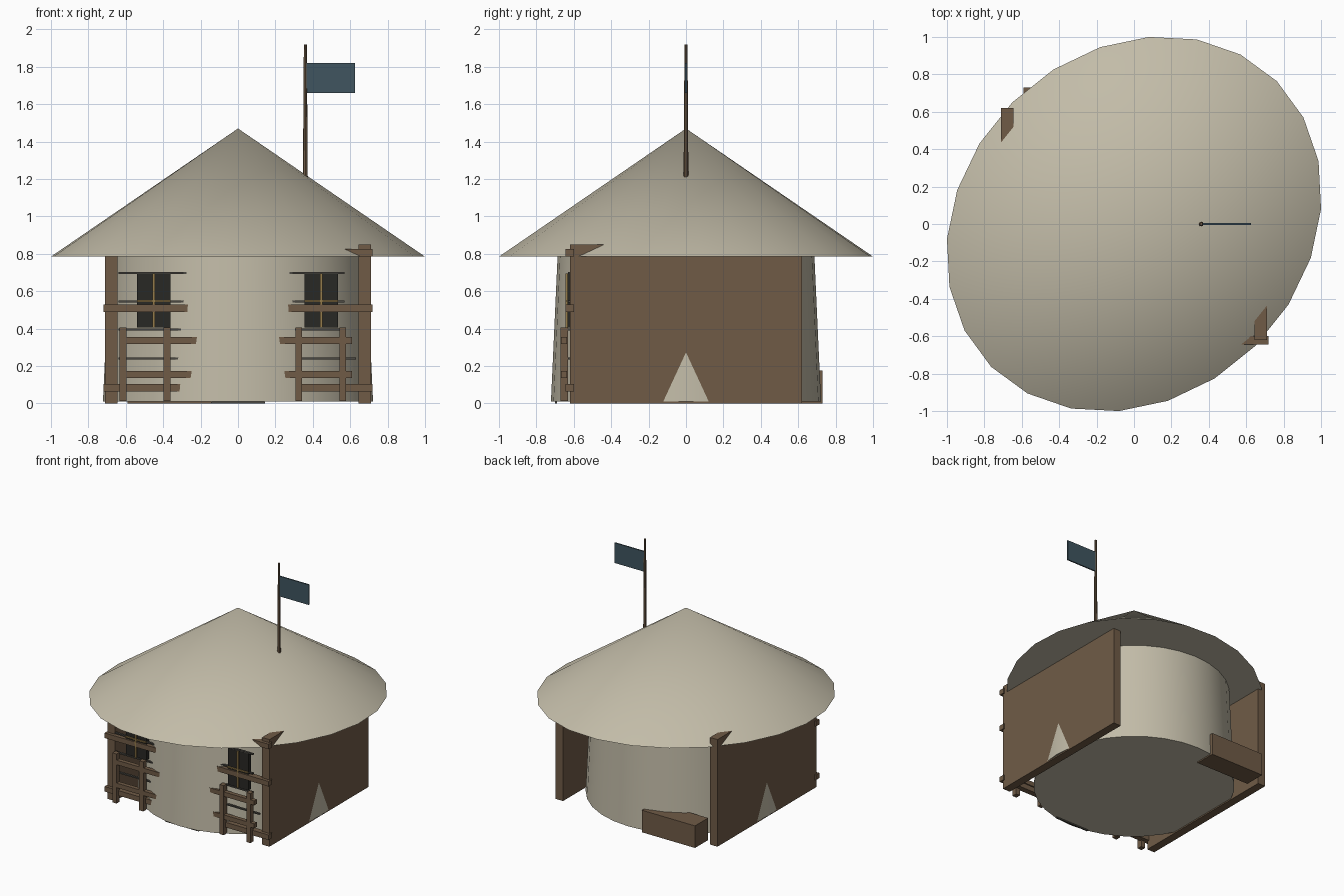
import bpy, math
from mathutils import Matrix

if "Cube" in bpy.data.objects:
    bpy.data.objects.remove(bpy.data.objects["Cube"])


def mat(name, r, g, b):
    m = bpy.data.materials.new(name)
    m.diffuse_color = (r, g, b, 1)
    m.use_nodes = True
    m.node_tree.nodes["Principled BSDF"].inputs["Base Color"].default_value = m.diffuse_color
    return m


THATCH = mat("plaster", 0.54, 0.50, 0.39)
WOOD = mat("wood", 0.16, 0.105, 0.062)
DARK = mat("dark_pane", 0.022, 0.021, 0.018)
SEAM = mat("seam", 0.07, 0.065, 0.055)
GOLD = mat("gold_trim", 0.30, 0.20, 0.07)
CLOTH = mat("cloth", 0.05, 0.09, 0.115)


def box(name, x, y, z, m):
    """Box given as (min, max) ranges on each axis."""
    bpy.ops.mesh.primitive_cube_add(size=1)
    o = bpy.context.object
    o.name = name
    c = [(a + b) / 2 for a, b in (x, y, z)]
    s = [b - a for a, b in (x, y, z)]
    o.data.transform(Matrix.Translation(c) @ Matrix.Diagonal((*s, 1)))
    o.data.materials.append(m)
    return o


def cone(name, n, r1, r2, z, m, xy=(0, 0), shape=None):
    """Tapered round part; shape is an optional mesh transform."""
    bpy.ops.mesh.primitive_cone_add(vertices=n, radius1=r1, radius2=r2, depth=z[1] - z[0])
    o = bpy.context.object
    o.name = name
    t = Matrix.Translation((*xy, (z[0] + z[1]) / 2))
    o.data.transform(t @ (shape or Matrix.Identity(4)))
    o.data.materials.append(m)
    bpy.ops.object.shade_smooth_by_angle(angle=math.radians(30))
    return o


# Round wall and conical roof, the roof stretched along the diagonal
cone("round_wall", 32, 0.722, 0.686, (0.01, 0.80), THATCH)
stretch = Matrix.Rotation(math.radians(45), 4, 'Z') @ Matrix.Diagonal((1.08, 0.92, 1, 1))
cone("roof", 24, 1, 0, (0.785, 1.47), THATCH, shape=stretch)

# Side panels
for side, s in (("left", -1), ("right", 1)):
    box(side + "_panel", sorted((s * 0.645, s * 0.71)), (-0.62, 0.62), (0, 0.85), WOOD)

# Long front beams, partly buried in the wall and the roof
for i, (a, b) in enumerate(((0.065, 0.105), (0.49, 0.53), (0.785, 0.825))):
    box(f"front_beam_{i}", (-0.72, 0.72), (-0.645, -0.60), (a, b), WOOD)

# Fence: evenly spaced posts and two rails passing through the wall
for i in range(6):
    x = -0.615 + i * 0.235
    box(f"fence_post_{i}", (x - 0.018, x + 0.018), (-0.67, -0.63), (0.012, 0.405), WOOD)
for i, z in enumerate((0.155, 0.337)):
    box(f"fence_rail_{i}", (-0.63, 0.61), (-0.668, -0.635), (z - 0.018, z + 0.018), WOOD)

# Windows with glazing bars
for side, x in (("left", -0.45), ("right", 0.445)):
    box(side + "_window", (x - 0.09, x + 0.09), (-0.633, -0.60), (0.405, 0.695), DARK)
    box(side + "_window_upright", (x - 0.006, x + 0.006), (-0.645, -0.633), (0.405, 0.695), GOLD)
    box(side + "_window_crossbar", (x - 0.09, x + 0.09), (-0.643, -0.633), (0.542, 0.552), GOLD)

# Thin horizontal slats behind the fence
for i, z in enumerate((0.24, 0.395, 0.545, 0.698)):
    box(f"slat_{i}", (-0.64, 0.57 + (0.06 if i == 0 else 0)), (-0.632, -0.615),
        (z - 0.005, z + 0.005), SEAM)

# Door sill under the wall and bench at the back
box("door_sill", (-0.145, 0.145), (-0.70, -0.69), (0, 0.1), SEAM)
box("bench", (-0.59, -0.123), (0.565, 0.73), (0, 0.175), WOOD)

# Flag on a pole
cone("flag_pole", 8, 0.013, 0.008, (1.205, 1.92), WOOD, xy=(0.36, 0))
box("flag", (0.365, 0.625), (-0.005, 0.005), (1.66, 1.82), CLOTH)
